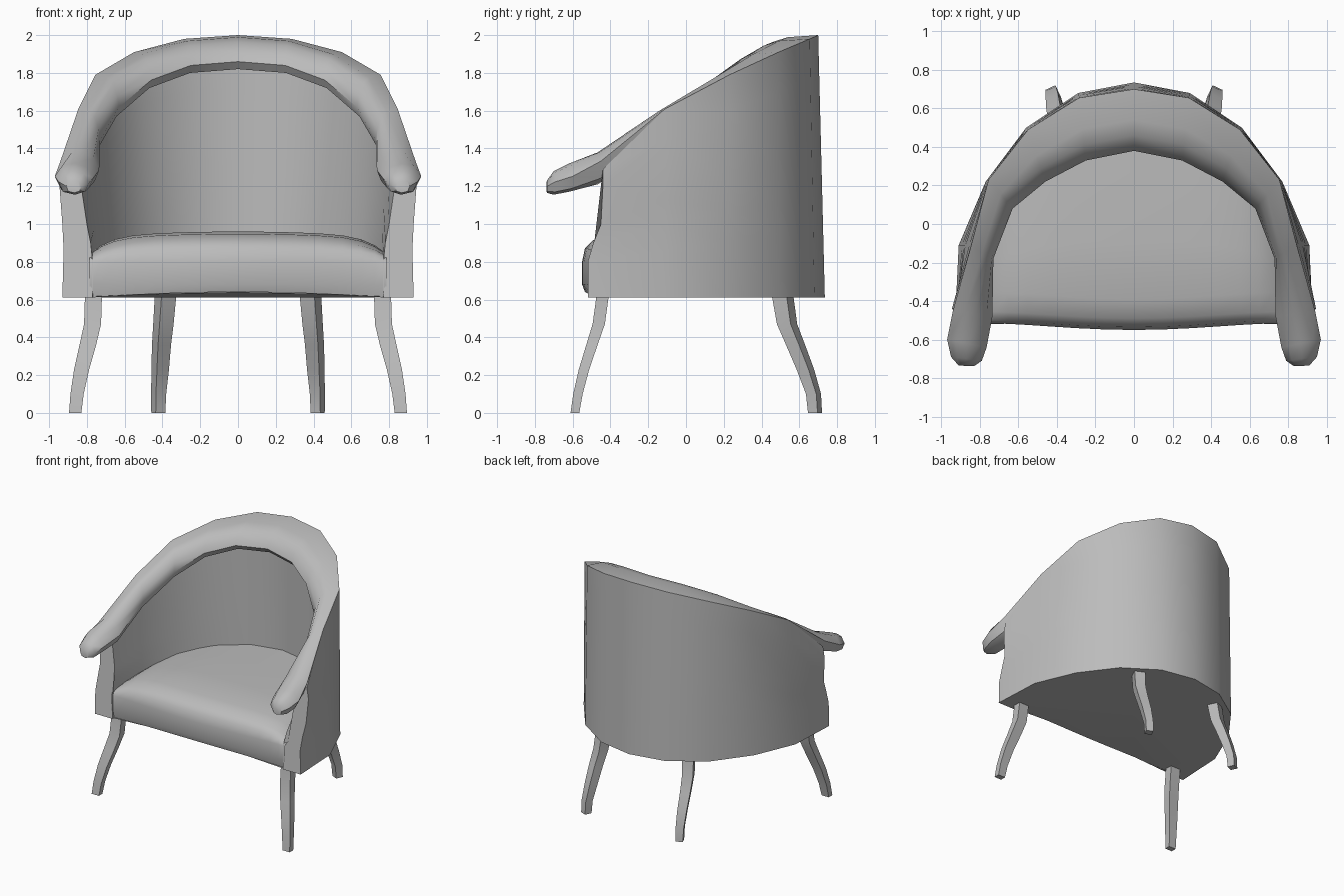
import bpy, bmesh, math
from mathutils import Vector

cube = bpy.data.objects.get("Cube")
if cube:
    bpy.data.objects.remove(cube, do_unlink=True)

mat = bpy.data.materials.new("plain grey")
mat.use_nodes = True
grey = (0.5, 0.5, 0.5, 1)
mat.diffuse_color = grey
bsdf = next(n for n in mat.node_tree.nodes if n.type == 'BSDF_PRINCIPLED')
bsdf.inputs["Base Color"].default_value = grey
bsdf.inputs["Roughness"].default_value = 0.8


def finish(name, bm, angle=35):
    bmesh.ops.recalc_face_normals(bm, faces=bm.faces)
    mesh = bpy.data.meshes.new(name)
    bm.to_mesh(mesh)
    bm.free()
    obj = bpy.data.objects.new(name, mesh)
    bpy.context.collection.objects.link(obj)
    mesh.materials.append(mat)
    bpy.ops.object.select_all(action='DESELECT')
    obj.select_set(True)
    bpy.context.view_layer.objects.active = obj
    bpy.ops.object.shade_smooth_by_angle(angle=math.radians(angle))
    return obj


def loft(name, rings, closed=True, caps=True, angle=35):
    """Skin a list of equal-length sections."""
    bm = bmesh.new()
    rows = [[bm.verts.new(p) for p in ring] for ring in rings]
    n = len(rows[0])
    for a, b in zip(rows, rows[1:]):
        for i in range(n if closed else n - 1):
            j = (i + 1) % n
            bm.faces.new((a[i], a[j], b[j], b[i]))
    if caps:
        bm.faces.new(rows[0])
        bm.faces.new(rows[-1])
    return finish(name, bm, angle)


def mirrored(half):
    """Extend centre-to-left sections to the full width."""
    flip = [[Vector((-p[0], p[1], p[2])) for p in ring] for ring in half[:0:-1]]
    return flip + half


# Rail stations: outer x, y, top z; inner x, y, low z; armrest roundness
stations = [
    (0, .70, 2.0, 0, .38, 1.82, 0),
    (.285, .655, 1.98, .25, .33, 1.80, 0),
    (.55, .49, 1.91, .46, .22, 1.72, 0),
    (.755, .23, 1.79, .63, .08, 1.57, 0),
    (.845, -.11, 1.61, .73, -.18, 1.40, 0),
    (.94, -.45, 1.39, .735, -.48, 1.21, .7),
    (.97, -.60, 1.32, .765, -.64, 1.17, 1),
    (.95, -.69, 1.28, .79, -.71, 1.155, 1),
    (.91, -.735, 1.23, .83, -.738, 1.165, 1),
]
roll = [(0, 0), (.5, -.06), (.75, -.2), (.93, -.5), (1, -.78), (.9, -1), (.7, -1), (.15, -.7)]
oval = [(0, -.45), (.2, -.06), (.5, 0), (.82, -.12), (1, -.5), (.88, -.86), (.55, -1), (.15, -.88)]


def rail_ring(s):
    outer, inner = Vector(s[:2]), Vector(s[3:5])
    ring = []
    for (t0, h0), (t1, h1) in zip(roll, oval):
        t, h = t0 + (t1 - t0) * s[6], h0 + (h1 - h0) * s[6]
        p = outer.lerp(inner, t)
        ring.append(Vector((p.x, p.y, s[2] + h * (s[2] - s[5]))))
    return ring


loft("rolled_rail_and_arms", mirrored([rail_ring(s) for s in stations]), angle=40)

# Curved shell: outer and inner plan at the bottom, leaning to the rail
BASE = .61
outer_plan = [(0, .735), (.29, .68), (.56, .50), (.77, .22), (.91, -.11)]
inner_plan = [(0, .58), (.24, .53), (.46, .38), (.64, .13), (.745, -.15)]
levels = [0, .25, .39, .52, .84, 1]
columns = []
for o, i, s in zip(outer_plan, inner_plan, stations):
    top_o = Vector(s[:3])
    top_i = top_o.lerp(Vector((s[3], s[4], s[2])), .45)
    top_i.z -= .4 * (s[2] - s[5])
    out = [Vector((*o, BASE)).lerp(top_o, t) for t in levels]
    inn = [Vector((*i, BASE)).lerp(top_i, t) for t in levels]
    columns.append(out + inn[::-1])

# Shaped front edge of the shell: y, z, outer x, inner x
edge = [(-.52, BASE, .93, .77), (-.52, .80, .925, .77), (-.49, .90, .925, .78),
        (-.45, 1.0, .93, .80), (-.44, 1.2, .945, .83), (-.44, 1.29, .93, .84)]
columns.append([Vector((e[2], e[0], e[1])) for e in edge]
               + [Vector((e[3], e[0], e[1])) for e in edge[::-1]])
loft("curved_back_shell", mirrored(columns), angle=40)


# Domed seat cushion with a bowed front
def front_y(u):
    return -.515 - .035 * (1 - u * u) ** 2


rings = []
for k in range(-8, 9):
    u = math.sin(k / 8 * math.pi / 2)
    x, f = .785 * u, front_y(u)
    back = -.25 + .87 * math.sqrt(1 - (x / .86) ** 2)
    crown = .84 + .09 * (1 - u ** 8) + .03 * (1 - u * u)
    rise = crown - .8
    ring = [(x, f + .015, BASE + .03 * (1 - u * u)), (x, f, .68), (x, f, .8),
            (x, f + .015, .8 + rise * .45), (x, f + .06, .8 + rise * .72),
            (x, f + .16, .8 + rise * .92)]
    ring += [(x, f + .16 + (back - f - .16) * t, crown) for t in (.3, .65, 1)]
    rings.append(ring)
loft("seat_cushion", rings, closed=False, caps=False, angle=50)

# Closed underside, arched a little at the front
bm = bmesh.new()
half = [(x, y, BASE) for x, y in outer_plan + [(.93, -.52)]]
half += [(.45, front_y(.57) + .015, BASE + .02)]
outline = half + [(0, -.535, BASE + .03)] + [(-x, y, z) for x, y, z in half[:0:-1]]
rim = [bm.verts.new(p) for p in outline]
hub = bm.verts.new((0, 0, BASE))
for a, b in zip(rim, rim[1:] + rim[:1]):
    bm.faces.new((a, b, hub))
finish("underside", bm)

# Bent legs: centre x, y, z, then width and depth
front_leg = [(.765, -.44, .63, .09, .065), (.77, -.462, .47, .09, .065),
             (.795, -.498, .36, .088, .06), (.828, -.54, .23, .08, .055),
             (.852, -.572, .1, .07, .05), (.862, -.588, 0, .065, .046)]
back_leg = [(.383, .51, .63, .086, .086), (.395, .535, .47, .082, .08),
            (.405, .58, .36, .076, .076), (.412, .632, .23, .07, .07),
            (.42, .675, .1, .06, .06), (.422, .683, 0, .056, .056)]


def leg(name, path, side, turn):
    c, s = math.cos(turn), math.sin(turn)
    rings = []
    for x, y, z, w, d in path:
        square = [(i * w / 2, j * d / 2) for i, j in ((1, 1), (-1, 1), (-1, -1), (1, -1))]
        rings.append([(side * (x + a * c - b * s), y + a * s + b * c, z) for a, b in square])
    loft(name, rings, angle=40)


for side, label in ((1, "left"), (-1, "right")):
    leg("front_leg_" + label, front_leg, side, 0)
    leg("back_leg_" + label, back_leg, side, math.radians(-25))
